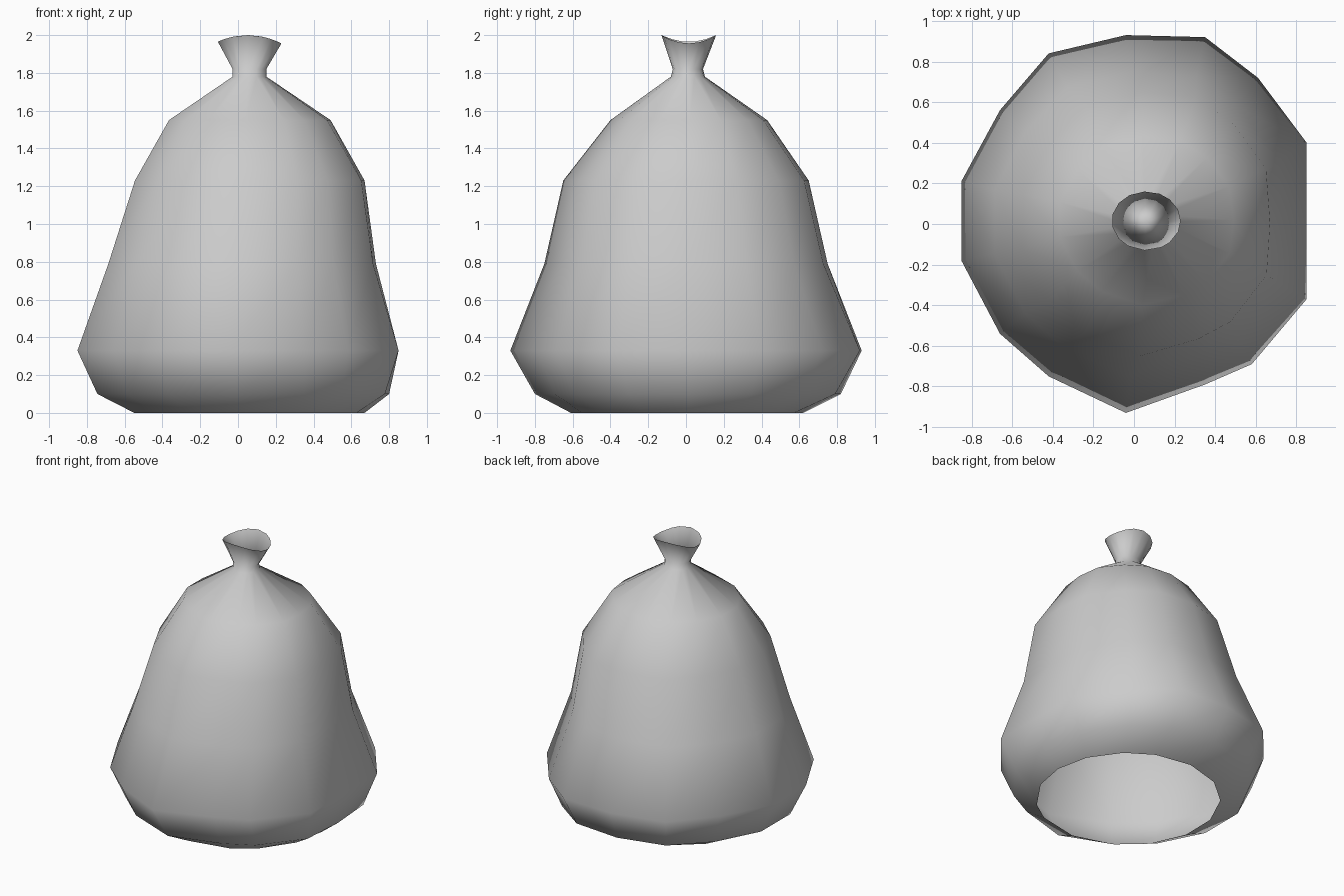
import bpy, bmesh, math

if "Cube" in bpy.data.objects:
    bpy.data.objects.remove(bpy.data.objects["Cube"])

# widest cross-section of the bag, slightly irregular
outline = [(.85, .01), (.85, .40), (.61, .72), (.35, .92), (-.04, .93), (-.42, .84), (-.66, .56),
           (-.85, .21), (-.85, -.18), (-.66, -.54), (-.42, -.75), (-.04, -.93), (.35, -.79),
           (.58, -.69), (.85, -.37)]

# z, x min, x max, y min, y max, how much of the irregular outline to keep
levels = [(0.00, -.56, .67, -.61, .62, .0),
          (0.10, -.75, .80, -.80, .82, .6),
          (0.33, -.85, .85, -.93, .93, 1.),
          (0.79, -.69, .73, -.75, .75, .7),
          (1.23, -.55, .67, -.65, .65, .6),
          (1.55, -.37, .49, -.40, .43, .4),
          (1.78, -.03, .15, -.08, .10, .0),
          (1.82, -.03, .15, -.07, .09, .0),
          (1.98, -.11, .23, -.13, .16, .0)]


def ring(bm, z, x0, x1, y0, y1, keep, wave=0.0):
    verts = []
    for px, py in outline:
        u, v = px / .85, py / .93
        length = math.hypot(u, v)
        s = keep + (1 - keep) / length
        u, v = u * s, v * s
        x = (x0 + x1) / 2 + u * (x1 - x0) / 2
        y = (y0 + y1) / 2 + v * (y1 - y0) / 2
        verts.append(bm.verts.new((x, y, z + wave * (v * v - u * u) - wave * .2 * u)))
    return verts


def bridge(bm, a, b):
    n = len(a)
    for i in range(n):
        j = (i + 1) % n
        bm.faces.new((a[i], a[j], b[j], b[i]))


# bag shell, open underneath, with flared wavy mouth
bm = bmesh.new()
rings = [ring(bm, *lv, wave=.02 if lv is levels[-1] else 0) for lv in levels]
for a, b in zip(rings, rings[1:]):
    bridge(bm, a, b)

# pinched closure inside the neck
neck = rings[7]
tip = bm.verts.new((.06, .01, 1.81))
for i in range(len(neck)):
    bm.faces.new((neck[i], neck[(i + 1) % len(neck)], tip))

for f in bm.faces:
    f.smooth = True
mesh = bpy.data.meshes.new("tied_bag")
bm.to_mesh(mesh)
bm.free()
bag = bpy.data.objects.new("tied_bag", mesh)
bpy.context.collection.objects.link(bag)
